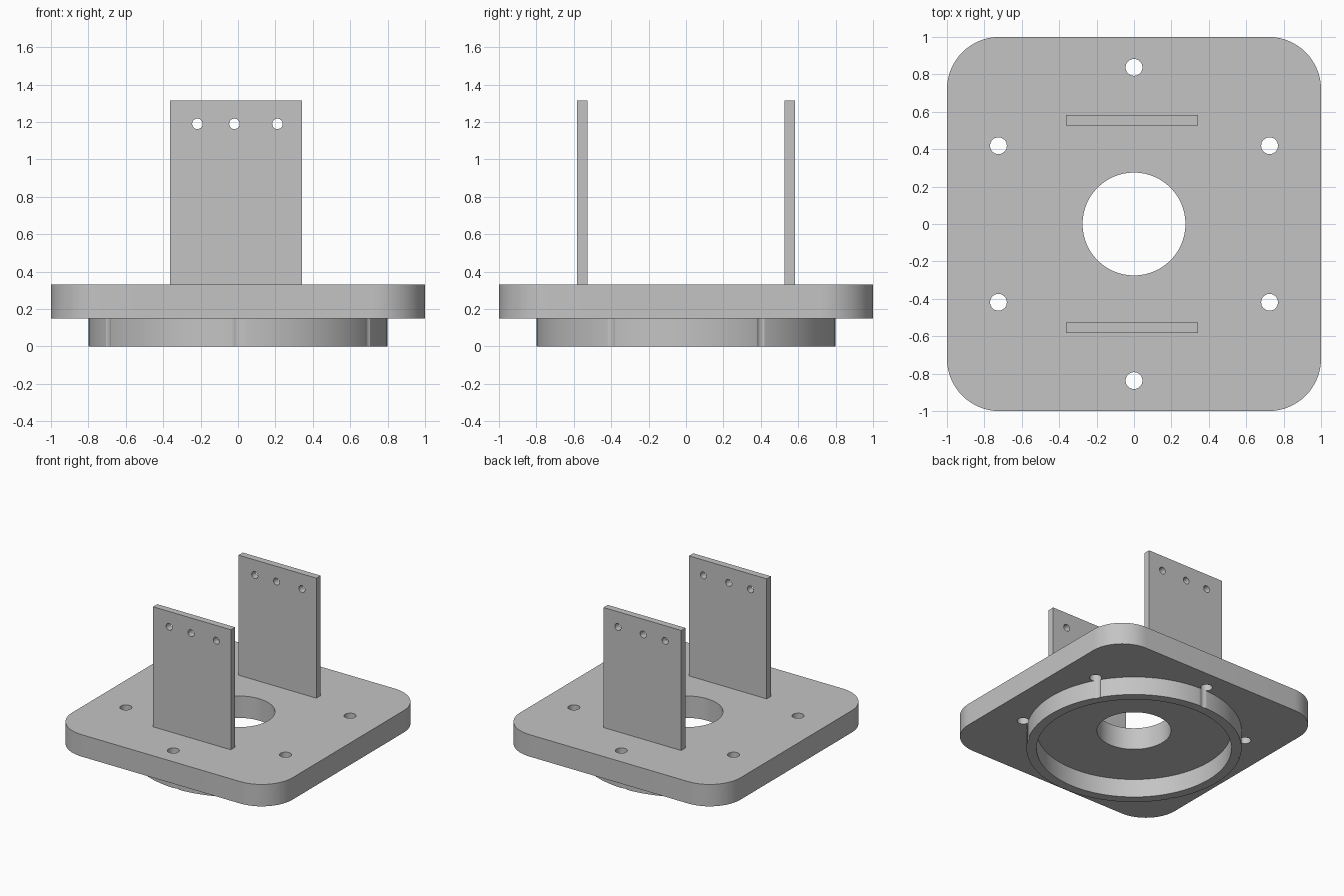
import bpy
import bmesh
from math import cos, sin, pi, radians
from mathutils import Matrix, Vector

if "Cube" in bpy.data.objects:
    bpy.data.objects.remove(bpy.data.objects["Cube"], do_unlink=True)

grey = bpy.data.materials.new("plain grey")
grey.use_nodes = True
colour = (0.55, 0.55, 0.55, 1)
grey.diffuse_color = colour
grey.node_tree.nodes["Principled BSDF"].inputs["Base Color"].default_value = colour

PLATE_BOTTOM, PLATE_TOP, TAB_TOP = 0.15, 0.33, 1.315


def make_object(name, bm):
    bmesh.ops.recalc_face_normals(bm, faces=bm.faces)
    mesh = bpy.data.meshes.new(name)
    bm.to_mesh(mesh)
    bm.free()
    mesh.materials.append(grey)
    obj = bpy.data.objects.new(name, mesh)
    bpy.context.collection.objects.link(obj)
    return obj


def prism(name, outline, z0, z1):
    """Extrude a flat outline from z0 up to z1."""
    bm = bmesh.new()
    face = bm.faces.new([bm.verts.new((x, y, z0)) for x, y in outline])
    top = bmesh.ops.extrude_face_region(bm, geom=[face])["geom"]
    bmesh.ops.translate(bm, vec=(0, 0, z1 - z0),
                        verts=[v for v in top if isinstance(v, bmesh.types.BMVert)])
    return make_object(name, bm)


def circle(radius, steps):
    return [(radius * cos(2 * pi * i / steps), radius * sin(2 * pi * i / steps))
            for i in range(steps)]


def rounded_square(half, radius, steps=16):
    points = []
    for q, (sx, sy) in enumerate([(1, 1), (-1, 1), (-1, -1), (1, -1)]):
        for i in range(steps + 1):
            a = pi / 2 * (q + i / steps)
            points.append((sx * (half - radius) + radius * cos(a),
                           sy * (half - radius) + radius * sin(a)))
    return points


def drill(obj, holes, along_y=False):
    """Cut round holes, each given as (centre, radius), through the part."""
    bm = bmesh.new()
    turn = Matrix.Rotation(pi / 2, 4, "X") if along_y else Matrix()
    for centre, radius in holes:
        bmesh.ops.create_cone(bm, cap_ends=True, segments=96 if radius > 0.1 else 32,
                              radius1=radius, radius2=radius, depth=2,
                              matrix=Matrix.Translation(centre) @ turn)
    cutter = make_object("hole_cutter", bm)
    cutter.hide_render = True
    mod = obj.modifiers.new("holes", "BOOLEAN")
    mod.operation, mod.solver, mod.object = "DIFFERENCE", "EXACT", cutter
    bpy.context.view_layer.update()
    cut = obj.evaluated_get(bpy.context.evaluated_depsgraph_get())
    mesh = bpy.data.meshes.new_from_object(cut)
    obj.modifiers.clear()
    obj.data = mesh
    bpy.data.objects.remove(cutter, do_unlink=True)


# Six bolt holes on a circle; they also graze the rim of the ring
bolts = [(Vector((0.837 * cos(a), 0.837 * sin(a), 0)), 0.045)
         for a in (radians(30 + 60 * i) for i in range(6))]

# Base plate with rounded corners and a central opening
plate = prism("base_plate", rounded_square(1, 0.28), PLATE_BOTTOM, PLATE_TOP)
drill(plate, bolts + [(Vector((0, 0, 0)), 0.275)])

# Locating ring underneath
ring = prism("locating_ring", circle(0.8, 128), 0, PLATE_BOTTOM)
drill(ring, bolts + [(Vector((0, 0, 0)), 0.725)])

# Two upright tabs, each with three small holes
parts = [plate, ring]
for name, side in (("front_tab", -1), ("back_tab", 1)):
    y0, y1 = side * 0.527, side * 0.582
    tab = prism(name, [(-0.364, y0), (0.342, y0), (0.342, y1), (-0.364, y1)],
                PLATE_TOP, TAB_TOP)
    drill(tab, [(Vector((x, side * 0.55, 1.19)), 0.028) for x in (-0.217, -0.019, 0.211)],
          along_y=True)
    parts.append(tab)

# Smooth the round walls and keep the edges crisp
bpy.ops.object.select_all(action="DESELECT")
for obj in parts:
    obj.select_set(True)
bpy.context.view_layer.objects.active = plate
bpy.ops.object.shade_smooth_by_angle(angle=radians(30))
